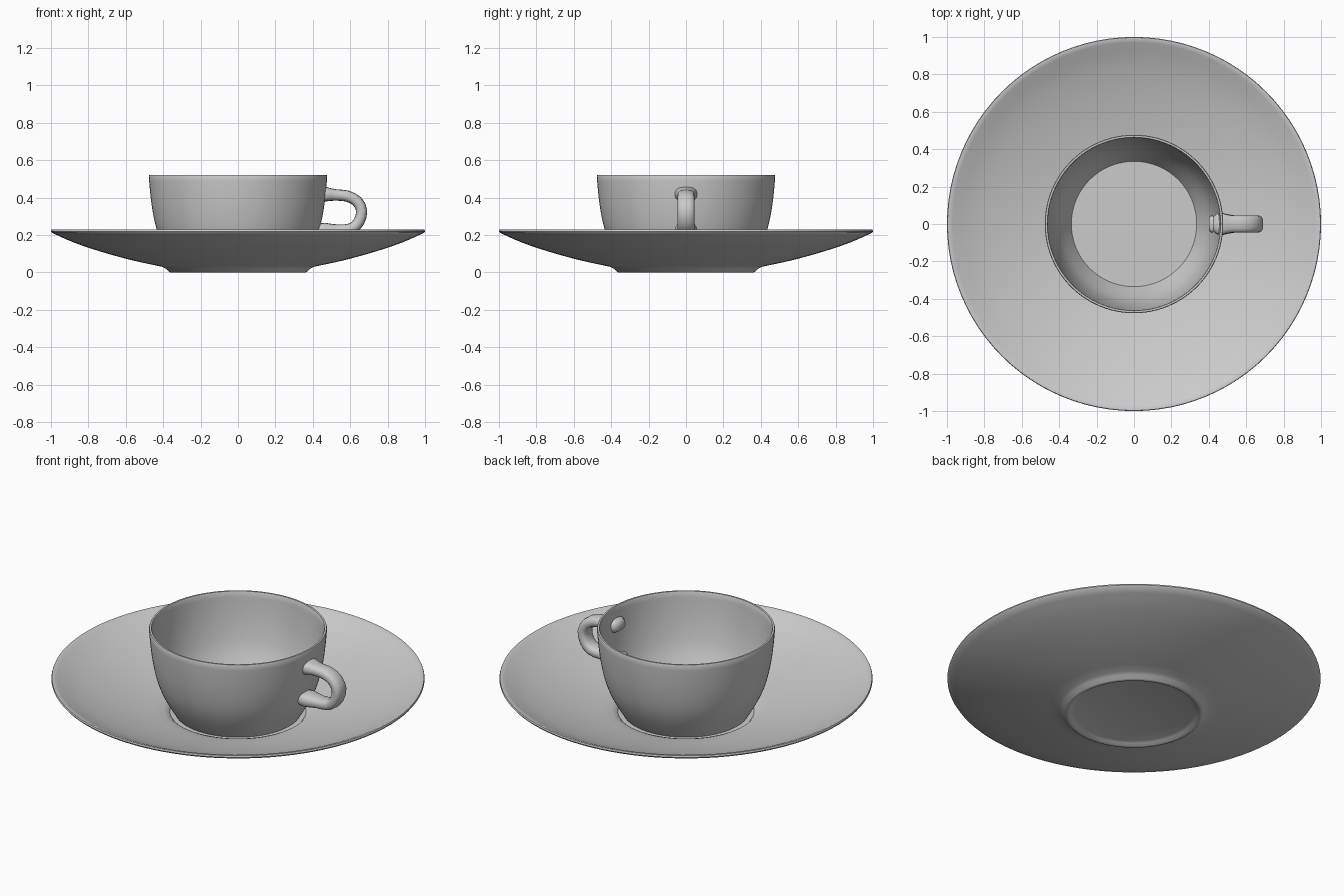
import bpy, bmesh, math
from mathutils import Vector

if "Cube" in bpy.data.objects:
    bpy.data.objects.remove(bpy.data.objects["Cube"])

SEG = 96


def finish(name, bm, angle):
    bmesh.ops.recalc_face_normals(bm, faces=bm.faces)
    me = bpy.data.meshes.new(name)
    bm.to_mesh(me)
    bm.free()
    ob = bpy.data.objects.new(name, me)
    bpy.context.collection.objects.link(ob)
    bpy.ops.object.select_all(action='DESELECT')
    ob.select_set(True)
    bpy.context.view_layer.objects.active = ob
    bpy.ops.object.shade_smooth_by_angle(angle=math.radians(angle))
    return ob


def skin(bm, rings):
    for a, b in zip(rings, rings[1:]):
        n = len(a)
        for i in range(n):
            bm.faces.new((a[i], a[(i + 1) % n], b[(i + 1) % n], b[i]))
    bm.faces.new(rings[0])
    bm.faces.new(rings[-1])


def smooth_path(pts, steps):
    # Catmull-Rom interpolation through the given points
    p = [Vector(q) for q in pts]
    p = [2 * p[0] - p[1]] + p + [2 * p[-1] - p[-2]]
    out = []
    for i in range(1, len(p) - 2):
        a, b, c, d = p[i - 1:i + 3]
        for k in range(steps):
            t = k / steps
            out.append(0.5 * (2 * b + (c - a) * t + (2 * a - 5 * b + 4 * c - d) * t * t
                              + (3 * b - a - 3 * c + d) * t ** 3))
    return out + [p[-2]]


def lathe(name, profile, angle=40):
    bm = bmesh.new()
    rings = [[bm.verts.new((r * math.cos(2 * math.pi * i / SEG),
                            r * math.sin(2 * math.pi * i / SEG), z))
              for i in range(SEG)] for r, z in profile]
    skin(bm, rings)
    return finish(name, bm, angle)


# Saucer: recessed foot, curved underside, thin lip, dished top, flat well
under = smooth_path([(0.405, 0.03), (0.57, 0.066), (0.74, 0.113), (0.88, 0.161), (0.995, 0.212)], 3)
top = smooth_path([(0.97, 0.222), (0.86, 0.172), (0.72, 0.125), (0.56, 0.083), (0.40, 0.05)], 3)
saucer = [(0.32, 0.018), (0.335, 0.012), (0.35, 0.002), (0.36, 0.0), (0.37, 0.004), (0.385, 0.02)]
saucer += [tuple(v) for v in under]
saucer += [(1.0, 0.22), (0.997, 0.229), (0.985, 0.229)]
saucer += [tuple(v) for v in top]
saucer += [(0.378, 0.042), (0.365, 0.03)]
lathe("saucer", saucer)

# Cup: outer wall, rim, inner wall, flat floor
outer = smooth_path([(0.338, 0.031), (0.365, 0.075), (0.405, 0.15), (0.435, 0.23),
                     (0.457, 0.33), (0.47, 0.43), (0.477, 0.515)], 3)
inner = smooth_path([(0.461, 0.515), (0.454, 0.43), (0.441, 0.33), (0.419, 0.23),
                     (0.388, 0.15), (0.335, 0.05)], 3)
cup = [tuple(v) for v in outer] + [(0.474, 0.521), (0.464, 0.521)] + [tuple(v) for v in inner]
lathe("cup", cup, 35)

# Handle: flattened loop swept in the xz plane, flared where it meets the cup
path = smooth_path([(0.422, 0.420), (0.47, 0.418), (0.525, 0.414), (0.585, 0.408), (0.637, 0.380),
                    (0.661, 0.33), (0.647, 0.272), (0.607, 0.234), (0.54, 0.226),
                    (0.47, 0.226), (0.40, 0.226)], 2)
bm = bmesh.new()
rings = []
N = 16
for k, p in enumerate(path):
    t = (path[min(k + 1, len(path) - 1)] - path[max(k - 1, 0)]).normalized()
    nrm = Vector((-t.y, t.x))
    end = min(k, len(path) - 1 - k)
    s = {0: 0.8, 1: 1.25, 2: 1.3, 3: 1.12}.get(end, 1.0)
    ring = []
    for i in range(N):
        a = 2 * math.pi * i / N
        c, d = math.cos(a), math.sin(a)
        u = math.copysign(abs(c) ** 0.75, c) * 0.03 * s
        w = math.copysign(abs(d) ** 0.75, d) * 0.046 * s
        ring.append(bm.verts.new((p.x + nrm.x * u, w, p.y + nrm.y * u)))
    rings.append(ring)
skin(bm, rings)
finish("cup_handle", bm, 60)
